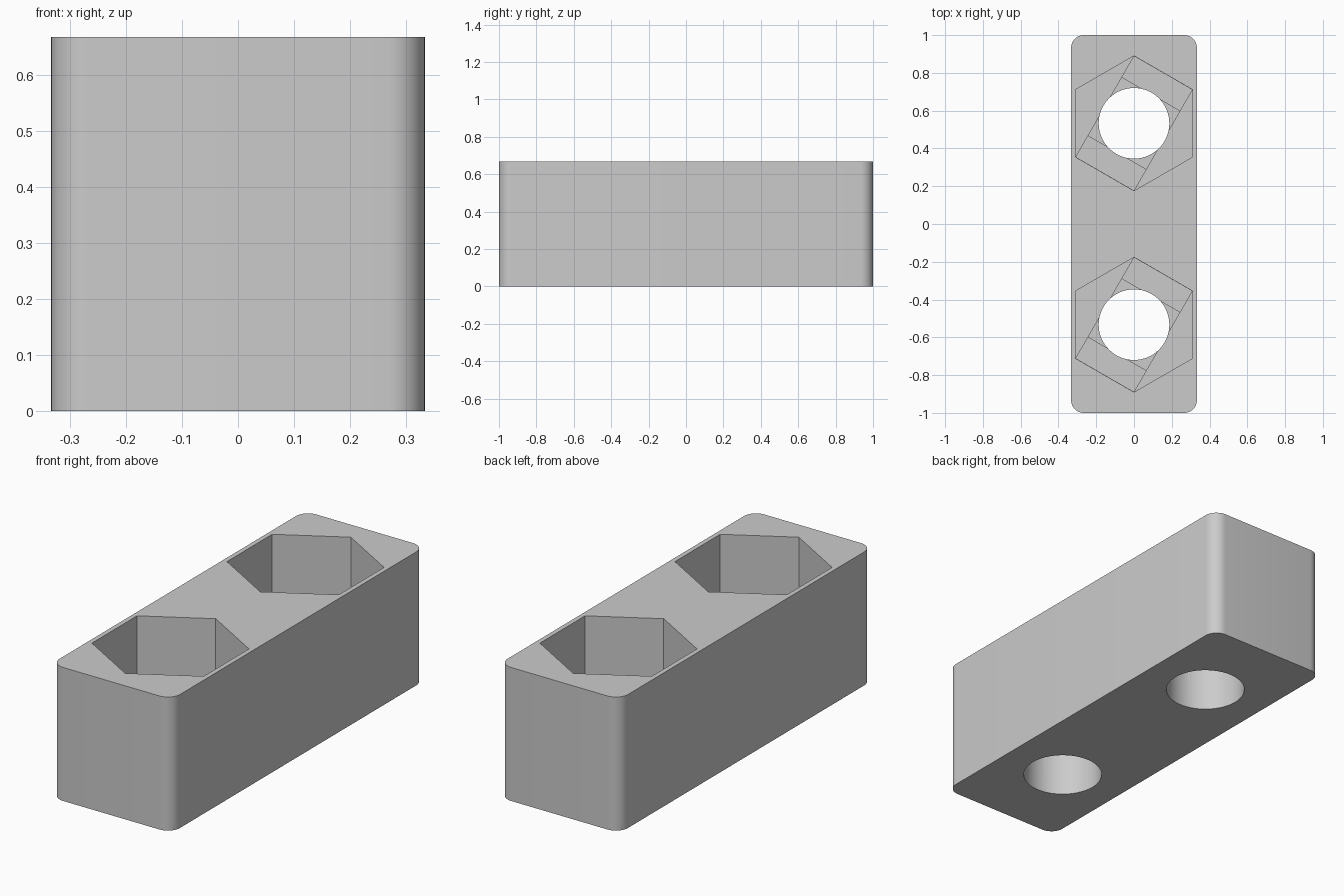
import bpy
import bmesh
from math import sin, cos, pi, radians
from mathutils import Matrix, Vector

cube = bpy.data.objects.get("Cube")
if cube:
    bpy.data.objects.remove(cube, do_unlink=True)

HALF_X, HALF_Y, HEIGHT, CORNER = 0.333, 1.0, 0.667, 0.067
HOLE_Y, HOLE_R, HEX_R = 0.533, 0.187, 0.357
FLOOR, STEP = 0.333, 0.02

grey = bpy.data.materials.new("plain grey")
grey.use_nodes = True
grey.diffuse_color = (0.6, 0.6, 0.6, 1)
grey.node_tree.nodes["Principled BSDF"].inputs["Base Color"].default_value = grey.diffuse_color


def polygon(radius, sides, start=0.0):
    return [(radius * cos(start + 2 * pi * i / sides), radius * sin(start + 2 * pi * i / sides))
            for i in range(sides)]


def rectangle(hx, hy):
    return [(-hx, -hy), (hx, -hy), (hx, hy), (-hx, hy)]


def rounded_rectangle(hx, hy, r, steps=10):
    points = []
    for k, (sx, sy) in enumerate([(1, 1), (-1, 1), (-1, -1), (1, -1)]):
        for i in range(steps + 1):
            a = pi / 2 * (k + i / steps)
            points.append((sx * (hx - r) + r * cos(a), sy * (hy - r) + r * sin(a)))
    return points


def prism(name, outline, bottom, top, y=0.0, turn=0.0):
    """Extrude a flat outline between two heights."""
    bm = bmesh.new()
    face = bm.faces.new([bm.verts.new((px, py, bottom)) for px, py in outline])
    lid = bmesh.ops.extrude_face_region(bm, geom=[face])["geom"]
    bmesh.ops.translate(bm, vec=Vector((0, 0, top - bottom)),
                        verts=[v for v in lid if isinstance(v, bmesh.types.BMVert)])
    bmesh.ops.recalc_face_normals(bm, faces=bm.faces)
    bm.transform(Matrix.Translation((0, y, 0)) @ Matrix.Rotation(turn, 4, "Z"))
    mesh = bpy.data.meshes.new(name)
    bm.to_mesh(mesh)
    bm.free()
    mesh.materials.append(grey)
    obj = bpy.data.objects.new(name, mesh)
    bpy.context.collection.objects.link(obj)
    return obj


def cut(target, cutter):
    """Subtract the cutter, then discard it."""
    cutter.hide_render = True
    mod = target.modifiers.new("cut", "BOOLEAN")
    mod.operation = "DIFFERENCE"
    mod.solver = "EXACT"
    mod.object = cutter
    bpy.context.view_layer.objects.active = target
    bpy.ops.object.modifier_apply(modifier=mod.name)
    bpy.data.objects.remove(cutter, do_unlink=True)


# Block with rounded upright edges
block = prism("spacer_block", rounded_rectangle(HALF_X, HALF_Y, CORNER), 0, HEIGHT)

# Hexagonal pockets, stepping through a slot and a square down to round bores
half = HEX_R / 2 - 0.001
reach = HEX_R * cos(pi / 6) - 0.001
for y in (-HOLE_Y, HOLE_Y):
    cut(block, prism("hex_cutter", polygon(HEX_R, 6, pi / 2), FLOOR, 1, y))
    cut(block, prism("slot_cutter", rectangle(reach, half), FLOOR - STEP, 0.5, y, radians(60)))
    cut(block, prism("square_cutter", rectangle(half, half), FLOOR - 2 * STEP, 0.5, y, radians(60)))
    cut(block, prism("bore_cutter", polygon(HOLE_R, 64), -0.1, 0.5, y))

# Smooth corners and bores, crisp edges elsewhere
bpy.ops.object.select_all(action="DESELECT")
block.select_set(True)
bpy.context.view_layer.objects.active = block
bpy.ops.object.shade_smooth_by_angle(angle=radians(30))
